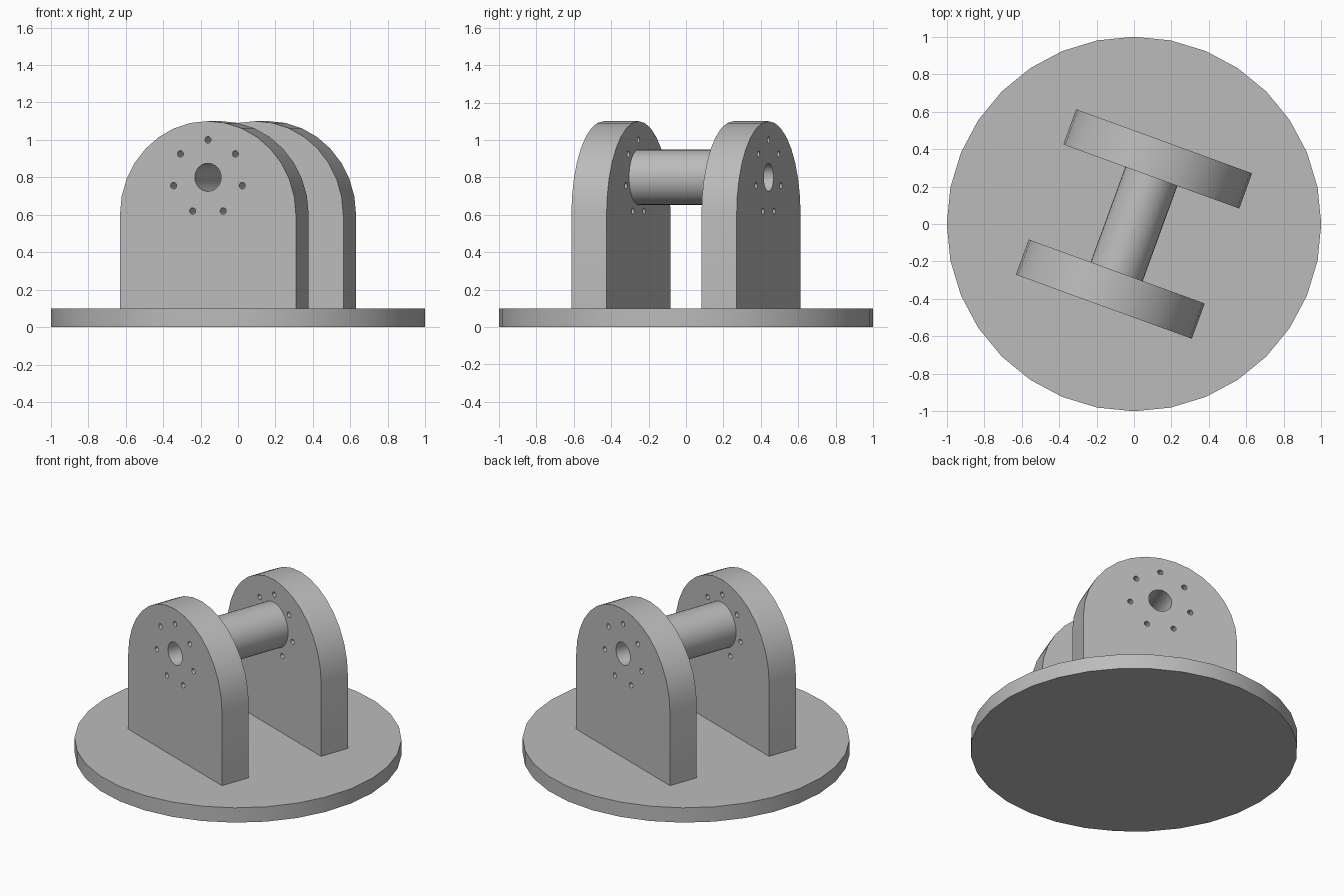
import bpy
import bmesh
from math import sin, cos, pi, radians
from mathutils import Vector

old = bpy.data.objects.get("Cube")
if old:
    bpy.data.objects.remove(old, do_unlink=True)

TURN = radians(-20)      # bracket is turned on its base
AXLE_Z = 0.8
INNER, OUTER = 0.27, 0.47

grey = bpy.data.materials.new("grey")
grey.use_nodes = True
grey.diffuse_color = (0.5, 0.5, 0.5, 1)
grey.node_tree.nodes["Principled BSDF"].inputs["Base Color"].default_value = (0.5, 0.5, 0.5, 1)


def circle(cx, cz, r, n):
    return [(cx + r * sin(2 * pi * i / n), cz + r * cos(2 * pi * i / n)) for i in range(n)]


def finish(obj):
    obj.data.materials.append(grey)
    bpy.ops.object.select_all(action='DESELECT')
    obj.select_set(True)
    bpy.context.view_layer.objects.active = obj
    bpy.ops.object.shade_smooth_by_angle(angle=radians(30))


def extrude_loops(name, loops, y0, y1):
    """Fill an xz outline with holes and extrude it along y."""
    bm = bmesh.new()
    edges = []
    for loop in loops:
        vs = [bm.verts.new((x, y0, z)) for x, z in loop]
        edges += [bm.edges.new((vs[i - 1], vs[i])) for i in range(len(vs))]
    bmesh.ops.triangle_fill(bm, edges=edges, use_beauty=True, normal=Vector((0, -1, 0)))
    ext = bmesh.ops.extrude_face_region(bm, geom=bm.faces[:], use_keep_orig=True)
    moved = [g for g in ext["geom"] if isinstance(g, bmesh.types.BMVert)]
    bmesh.ops.translate(bm, verts=moved, vec=(0, y1 - y0, 0))
    bmesh.ops.recalc_face_normals(bm, faces=bm.faces[:])
    mesh = bpy.data.meshes.new(name)
    bm.to_mesh(mesh)
    bm.free()
    obj = bpy.data.objects.new(name, mesh)
    bpy.context.collection.objects.link(obj)
    obj.rotation_euler.z = TURN
    finish(obj)


# Round base
bpy.ops.mesh.primitive_cylinder_add(vertices=32, radius=1, depth=0.1, location=(0, 0, 0.05))
base = bpy.context.object
base.name = "base_disc"
finish(base)

# Arched upright plates with a bore and a ring of seven bolt holes
arch = [(-0.5 * cos(pi * i / 16), 0.6 + 0.5 * sin(pi * i / 16)) for i in range(17)]
arch += [(0.5, 0.1), (-0.5, 0.1)]
bore = circle(0, AXLE_Z, 0.075, 32)
bolts = [circle(x, z, 0.0175, 16) for x, z in circle(0, AXLE_Z, 0.2, 7)]
extrude_loops("front_plate", [arch, bore] + bolts, -OUTER, -INNER)
extrude_loops("back_plate", [arch, bore] + bolts, INNER, OUTER)

# Hollow axle between the plates
extrude_loops("axle_tube", [circle(0, AXLE_Z, 0.148, 32), bore], -INNER, INNER)
